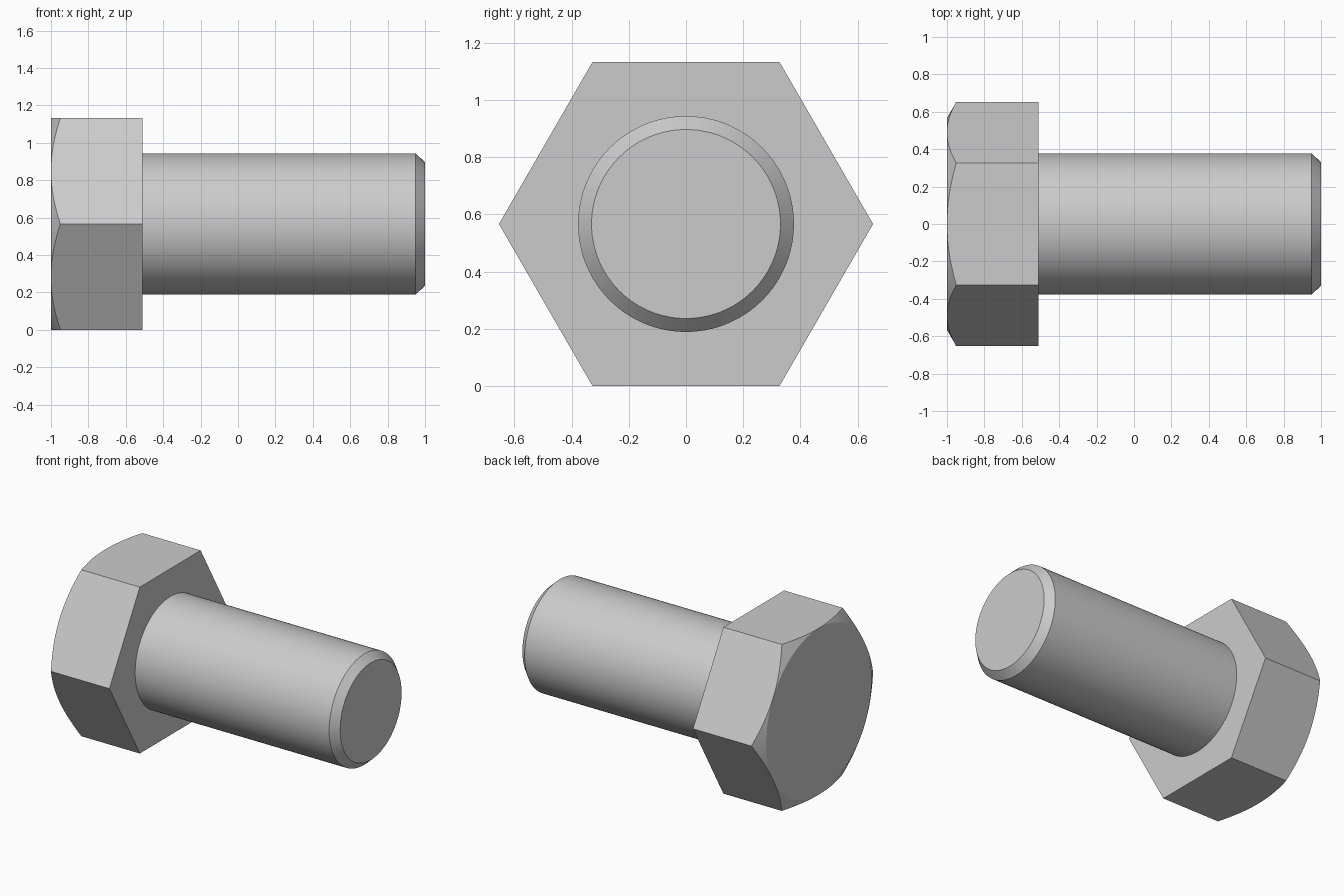
import bpy
import bmesh
from math import cos, sin, pi

if "Cube" in bpy.data.objects:
    bpy.data.objects.remove(bpy.data.objects["Cube"], do_unlink=True)

APOTHEM = 0.566                       # half the width across the flats
CORNER = APOTHEM / cos(pi / 6)        # half the width across the corners
SEGMENTS = 144                        # a multiple of 12 hits corners and mid-flats

steel = bpy.data.materials.new("grey steel")
steel.use_nodes = True
grey = (0.60, 0.60, 0.60, 1)
steel.diffuse_color = grey
steel.node_tree.nodes["Principled BSDF"].inputs["Base Color"].default_value = grey


def circle(x, radius):
    return lambda angle: (x, radius)


def hex_radius(angle):
    return APOTHEM / cos(angle % (pi / 3) - pi / 6)


def hexagon(x):
    return lambda angle: (x, hex_radius(angle))


def chamfer_edge(angle):
    # Where the turned cone meets the flats: arcs dipping at each corner
    r = hex_radius(angle)
    return -1 + 0.05 * (r - APOTHEM) / (CORNER - APOTHEM), r


def loft(name, rings):
    """Join rings around the x axis and cap both ends."""
    bm = bmesh.new()
    loops = []
    for ring in rings:
        loop = []
        for i in range(SEGMENTS):
            angle = 2 * pi * i / SEGMENTS
            x, r = ring(angle)
            loop.append(bm.verts.new((x, r * cos(angle), APOTHEM + r * sin(angle))))
        loops.append(loop)
    for a, b in zip(loops, loops[1:]):
        for i in range(SEGMENTS):
            j = (i + 1) % SEGMENTS
            bm.faces.new((a[i], a[j], b[j], b[i]))
    bm.faces.new(loops[0])
    bm.faces.new(loops[-1])
    bmesh.ops.remove_doubles(bm, verts=bm.verts, dist=1e-5)
    bmesh.ops.recalc_face_normals(bm, faces=bm.faces)
    mesh = bpy.data.meshes.new(name)
    bm.to_mesh(mesh)
    bm.free()
    mesh.materials.append(steel)
    obj = bpy.data.objects.new(name, mesh)
    bpy.context.collection.objects.link(obj)
    bpy.ops.object.select_all(action="DESELECT")
    obj.select_set(True)
    bpy.context.view_layer.objects.active = obj
    bpy.ops.object.shade_smooth_by_angle(angle=pi / 9)


# Hexagonal head with a turned chamfer on its outer face
loft("hex_head", [circle(-1, APOTHEM), chamfer_edge, hexagon(-0.51)])

# Plain shank, set slightly into the head, with a chamfered tip
loft("shank", [circle(-0.53, 0.377), circle(0.95, 0.377), circle(1, 0.33)])
